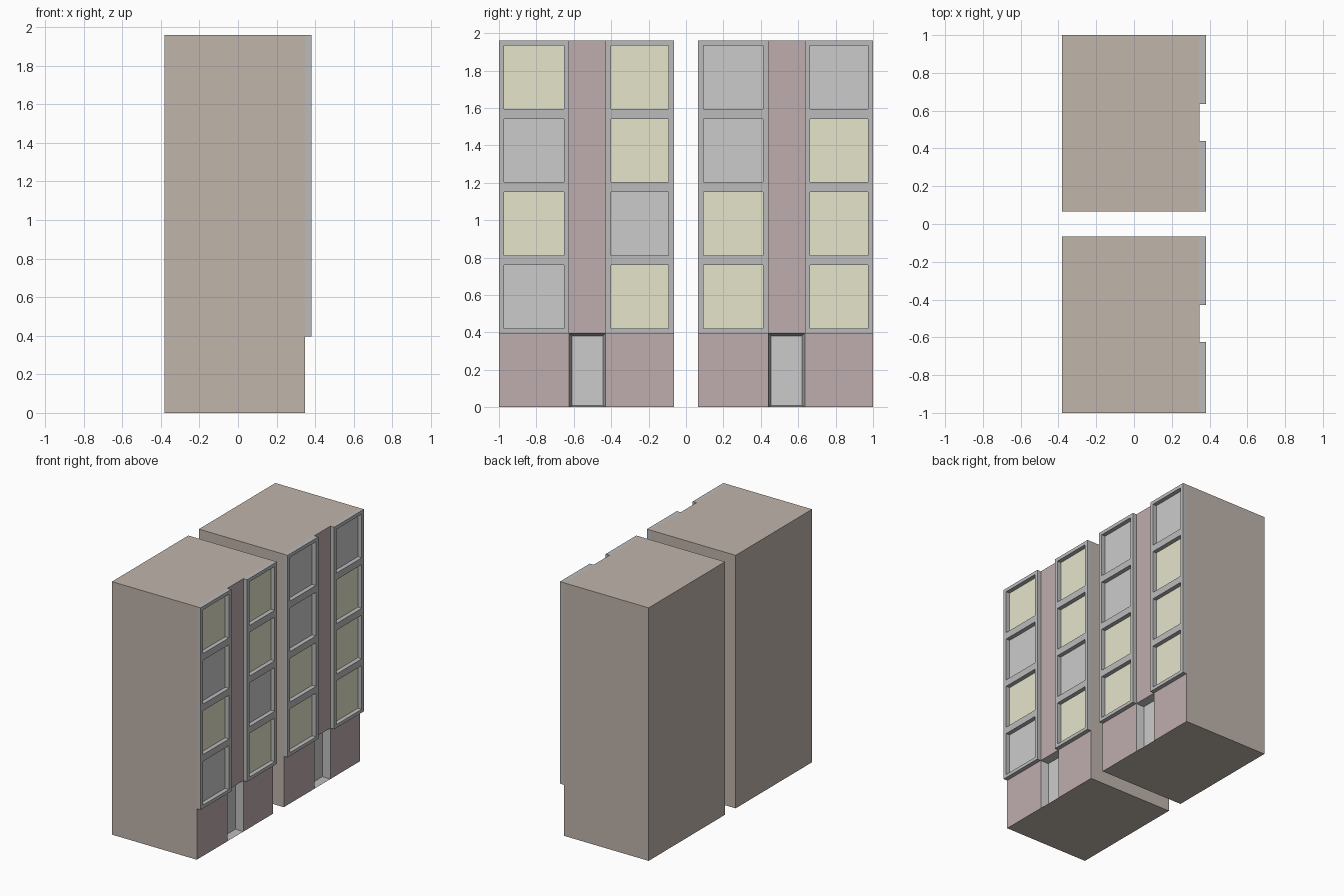
import bpy, bmesh

if "Cube" in bpy.data.objects:
    bpy.data.objects.remove(bpy.data.objects["Cube"])

X_BACK, X_WALL, X_BAY, X_DOOR = -0.38, 0.347, 0.38, 0.29
GROUND, TOP, FLOORS = 0.395, 1.96, 4
PITCH = (TOP - GROUND) / FLOORS


def material(name, rgb):
    m = bpy.data.materials.new(name)
    m.diffuse_color = (*rgb, 1)
    m.use_nodes = True
    m.node_tree.nodes["Principled BSDF"].inputs["Base Color"].default_value = m.diffuse_color
    return m


BROWN = material("brown_render", (0.53, 0.46, 0.41))
RED = material("red_render", (0.52, 0.42, 0.42))
FRAME = material("frame_grey", (0.50, 0.50, 0.50))
DARK = material("dark_glass", (0.66, 0.66, 0.66))
LIT = material("lit_glass", (0.78, 0.78, 0.60))


def rect(x, y0, y1, z0, z1):
    """Corners of an upright rectangle, anticlockwise seen from +x."""
    return [(x, y0, z0), (x, y1, z0), (x, y1, z1), (x, y0, z1)]


def ring(a, b):
    """Four quads joining rectangle a to rectangle b."""
    return [[a[i], a[(i + 1) % 4], b[(i + 1) % 4], b[i]] for i in range(4)]


def make(name, faces, mat):
    bm = bmesh.new()
    for f in faces:
        bm.faces.new([bm.verts.new(c) for c in f])
    bmesh.ops.remove_doubles(bm, verts=bm.verts, dist=1e-5)
    me = bpy.data.meshes.new(name)
    bm.to_mesh(me)
    bm.free()
    me.materials.append(mat)
    ob = bpy.data.objects.new(name, me)
    bpy.context.collection.objects.link(ob)


def bay(y0, y1, lights):
    """Projecting column of framed windows, lights listed bottom to top."""
    faces = ring(rect(X_WALL, y0, y1, GROUND, TOP), rect(X_BAY, y0, y1, GROUND, TOP))
    for i, lit in enumerate(lights):
        z = GROUND + i * PITCH
        hole = (y0 + 0.028, y1 - 0.028, z + 0.026, z + PITCH - 0.027)
        faces += ring(rect(X_BAY, y0, y1, z, z + PITCH), rect(X_BAY, *hole))
        faces += ring(rect(X_BAY, *hole), rect(X_WALL, *hole))
        make("window_pane", [rect(X_WALL, *hole)], LIT if lit == "L" else DARK)
    make("window_bay", faces, FRAME)


def building(y, left, right):
    ya, yb, yc = y + 0.375, y + 0.57, y + 0.935
    # body: back, sides, roof and underside
    back = rect(X_BACK, y, yc, 0, TOP)
    make("body", ring(back, rect(X_WALL, y, yc, 0, TOP)) + [back[::-1]], BROWN)
    # ground floor walls and stair strip
    make("facade_wall", [rect(X_WALL, y, ya, 0, GROUND),
                         rect(X_WALL, yb, yc, 0, GROUND),
                         rect(X_WALL, ya, yb, GROUND, TOP)], RED)
    # entrance niche and door
    door = rect(X_DOOR, ya + 0.015, yb - 0.015, 0.01, GROUND - 0.013)
    make("door_niche", ring(rect(X_WALL, ya, yb, 0, GROUND), door), FRAME)
    make("door", [door], DARK)
    bay(y, ya, left)
    bay(yb, yc, right)


building(-1.0, "DLDL", "LDLL")
building(0.065, "LLDD", "LLLD")
